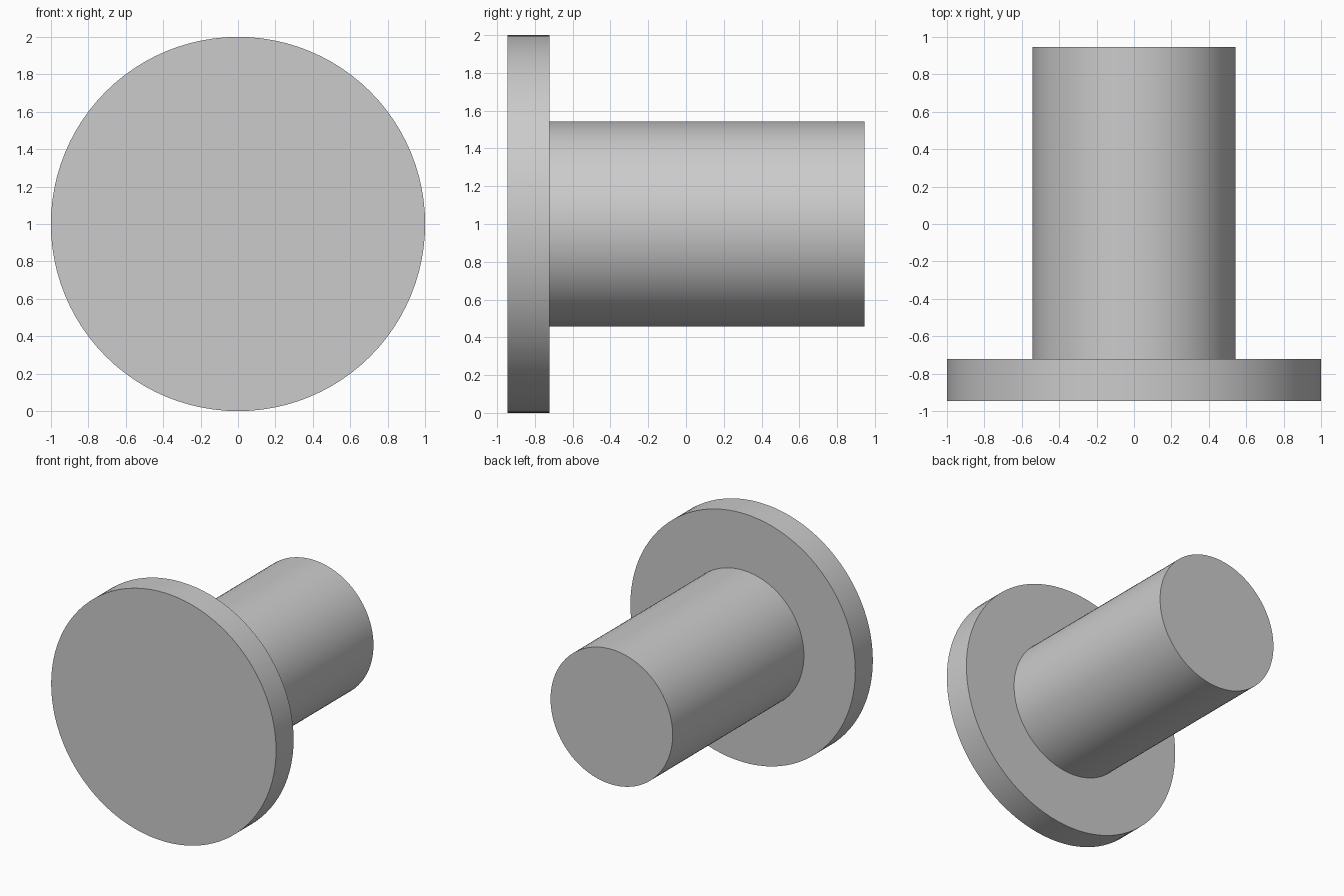
import bpy, bmesh, math
from mathutils import Vector, Matrix

cube = bpy.data.objects.get("Cube")
if cube:
    bpy.data.objects.remove(cube, do_unlink=True)

SIDES = 96

grey = bpy.data.materials.new("plain_grey")
grey.use_nodes = True
colour = (0.6, 0.6, 0.6, 1)
grey.diffuse_color = colour
grey.node_tree.nodes["Principled BSDF"].inputs["Base Color"].default_value = colour

# Stepped half-outline (radius, y): wide flange in front, shaft behind
outline = [(1.0, -0.945), (1.0, -0.722), (0.543, -0.722), (0.543, 0.945)]

# Turn the outline around the y axis, ring by ring
bm = bmesh.new()
rings = []
for radius, y in outline:
    angles = [math.tau * i / SIDES for i in range(SIDES)]
    rings.append([bm.verts.new((radius * math.cos(a), y, radius * math.sin(a))) for a in angles])
for near, far in zip(rings, rings[1:]):
    for i in range(SIDES):
        j = (i + 1) % SIDES
        bm.faces.new((near[i], near[j], far[j], far[i]))

# Flat end caps
bm.faces.new(rings[0])
bm.faces.new(rings[-1])
bmesh.ops.recalc_face_normals(bm, faces=bm.faces)
bmesh.ops.translate(bm, verts=bm.verts, vec=(0, 0, 1))

mesh = bpy.data.meshes.new("flanged_pin")
bm.to_mesh(mesh)
bm.free()
mesh.materials.append(grey)
pin = bpy.data.objects.new("flanged_pin", mesh)
bpy.context.collection.objects.link(pin)

# Smooth round sides, crisp rims
bpy.ops.object.select_all(action='DESELECT')
pin.select_set(True)
bpy.context.view_layer.objects.active = pin
bpy.ops.object.shade_smooth_by_angle(angle=math.radians(30))
